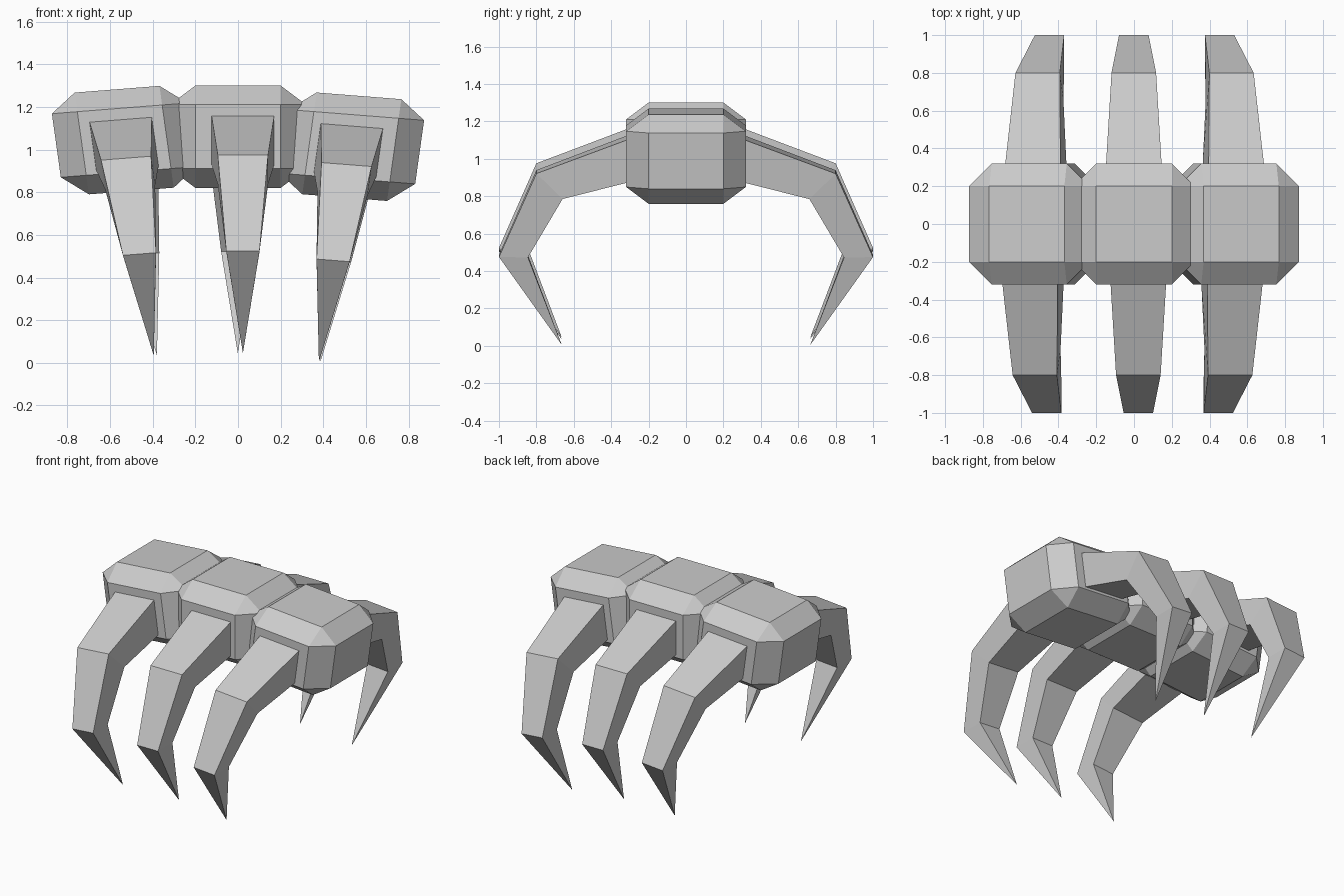
import bpy, bmesh, math
from mathutils import Matrix

if "Cube" in bpy.data.objects:
    bpy.data.objects.remove(bpy.data.objects["Cube"])

SQUASH = 0.75   # vertical squash applied after tilting each segment

# Leg stations: (outer y, outer z), (inner y, inner z), half width; z is relative to segment centre
STATIONS = [((0.30, 0.104), (0.30, -0.128), 0.148),
            ((0.80, -0.085), (0.66, -0.222), 0.118),
            ((1.00, -0.537), (0.845, -0.539), 0.078)]
TIP = (0.664, -1.016)


def finish(bm, name, matrix):
    bm.transform(matrix)
    bmesh.ops.recalc_face_normals(bm, faces=bm.faces)
    mesh = bpy.data.meshes.new(name)
    bm.to_mesh(mesh)
    bm.free()
    obj = bpy.data.objects.new(name, mesh)
    bpy.context.collection.objects.link(obj)
    return obj


def make_body(name, matrix):
    # Chamfered cube
    bm = bmesh.new()
    bmesh.ops.create_cube(bm, size=0.64)
    bmesh.ops.bevel(bm, geom=bm.edges[:], offset=0.12, offset_type='OFFSET',
                    segments=1, affect='EDGES')
    return finish(bm, name, matrix)


def make_leg(name, matrix, side, shift):
    # Square-section tapering claw running outwards along side * y
    bm = bmesh.new()
    rings = []
    for (oy, oz), (iy, iz), w in STATIONS:
        pts = [(-w, oy, oz), (w, oy, oz), (w, iy, iz), (-w, iy, iz)]
        rings.append([bm.verts.new((x + shift, side * y, z / SQUASH)) for x, y, z in pts])
    tip = bm.verts.new((shift, side * TIP[0], TIP[1] / SQUASH))
    bm.faces.new(rings[0])
    for i in range(4):
        j = (i + 1) % 4
        for a, b in zip(rings, rings[1:]):
            bm.faces.new((a[i], a[j], b[j], b[i]))
        bm.faces.new((rings[-1][i], rings[-1][j], tip))
    return finish(bm, name, matrix)


# Segments: name, centre x, centre z, tilt, sideways shift of front and back leg
SEGMENTS = [("left", -0.534, 1.045, -6, -0.003, 0.012),
            ("middle", 0.0, 1.061, 0, 0.023, -0.001),
            ("right", 0.534, 1.014, 6, -0.013, -0.006)]

for label, cx, cz, tilt, front, back in SEGMENTS:
    m = (Matrix.Translation((cx, 0, cz)) @ Matrix.Diagonal((1, 1, SQUASH, 1))
         @ Matrix.Rotation(math.radians(tilt), 4, 'Y'))
    make_body(label + "_body_segment", m)
    make_leg(label + "_front_leg", m, -1, front)
    make_leg(label + "_back_leg", m, 1, back)
